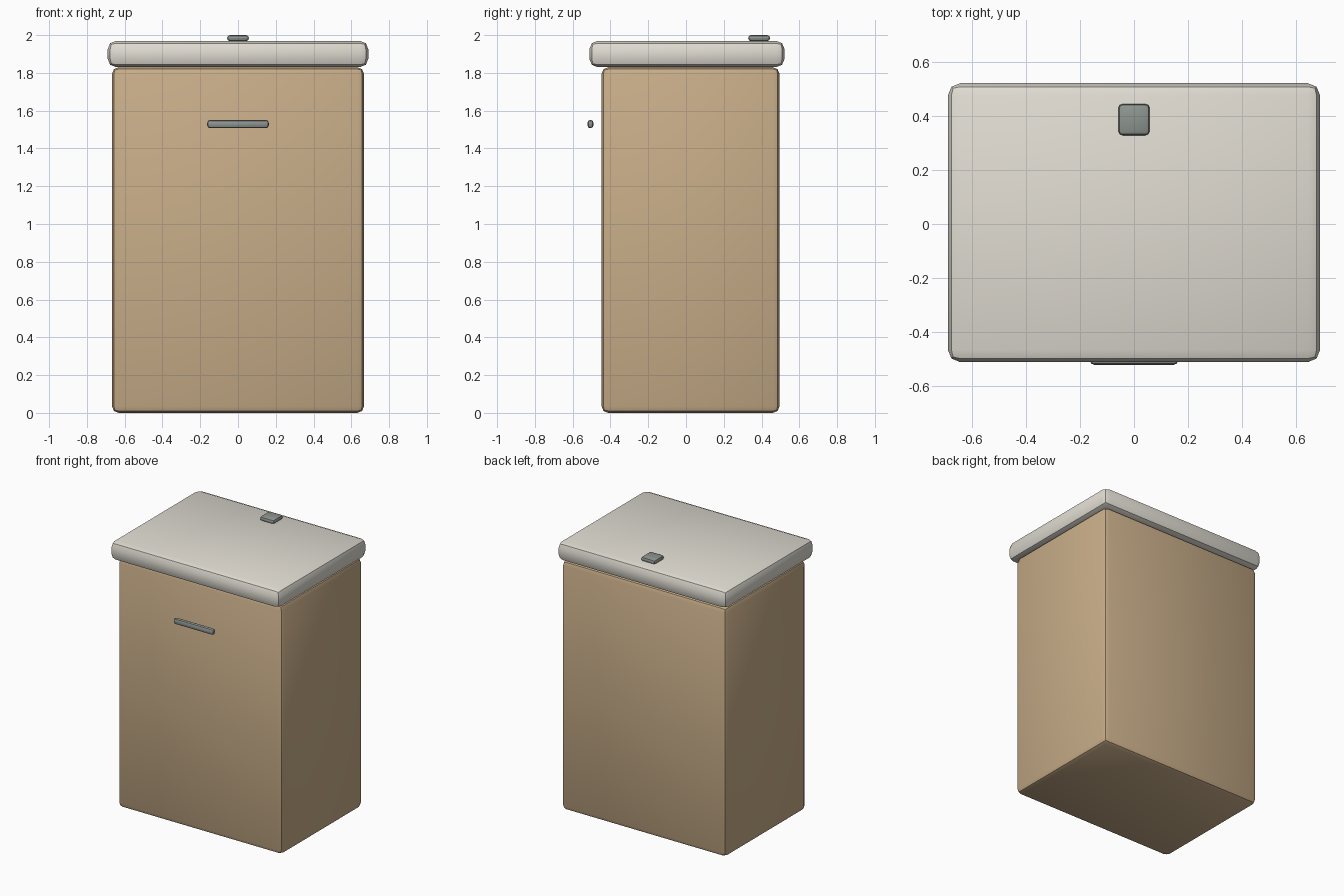
import bpy, math

if "Cube" in bpy.data.objects:
    bpy.data.objects.remove(bpy.data.objects["Cube"])


def material(name, rgb):
    m = bpy.data.materials.new(name)
    m.diffuse_color = (*rgb, 1)
    m.use_nodes = True
    m.node_tree.nodes["Principled BSDF"].inputs["Base Color"].default_value = m.diffuse_color
    return m


def rounded_box(name, lo, hi, radius, mat):
    centre = [(a + b) / 2 for a, b in zip(lo, hi)]
    bpy.ops.mesh.primitive_cube_add(size=1, location=centre)
    ob = bpy.context.object
    ob.name = name
    ob.scale = [b - a for a, b in zip(lo, hi)]
    bpy.ops.object.transform_apply(location=False, rotation=False, scale=True)
    bev = ob.modifiers.new("Bevel", 'BEVEL')
    bev.width = radius
    bev.segments = 2
    bpy.ops.object.modifier_apply(modifier=bev.name)
    bpy.ops.object.shade_smooth_by_angle(angle=math.radians(35))
    ob.data.materials.append(mat)
    return ob


tan = material("tan", (0.58, 0.42, 0.25))
cream = material("cream", (0.75, 0.72, 0.65))
metal = material("metal", (0.27, 0.30, 0.28))

# Cabinet body, set back a little at the front
rounded_box("body", (-0.667, -0.447, 0.0), (0.667, 0.495, 1.83), 0.035, tan)

# Overhanging lid
rounded_box("lid", (-0.69, -0.512, 1.83), (0.69, 0.522, 1.97), 0.045, cream)

# Front pull bar, standing clear of the body
rounded_box("handle", (-0.163, -0.522, 1.507), (0.163, -0.49, 1.551), 0.0155, metal)

# Small square button at the back of the lid
rounded_box("lid_button", (-0.058, 0.329, 1.968), (0.058, 0.445, 2.0), 0.0155, metal)
